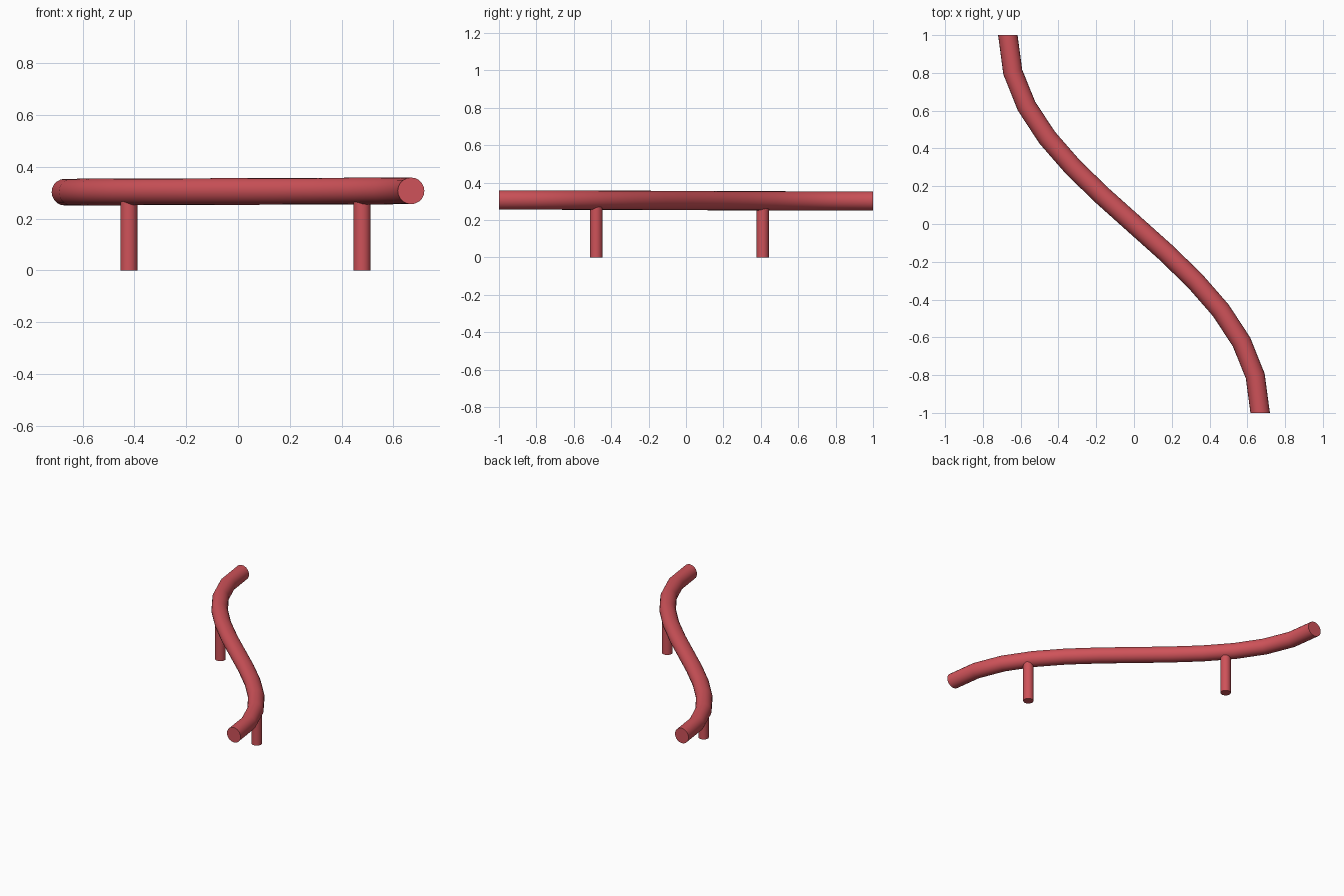
import bpy
import math

if "Cube" in bpy.data.objects:
    bpy.data.objects.remove(bpy.data.objects["Cube"])

mat = bpy.data.materials.new("red_paint")
mat.diffuse_color = (0.62, 0.085, 0.10, 1)
mat.use_nodes = True
mat.node_tree.nodes["Principled BSDF"].inputs["Base Color"].default_value = mat.diffuse_color


def finish(obj, name):
    obj.name = name
    obj.data.name = name
    obj.data.materials.clear()
    obj.data.materials.append(mat)
    bpy.ops.object.select_all(action='DESELECT')
    obj.select_set(True)
    bpy.context.view_layer.objects.active = obj
    bpy.ops.object.shade_smooth_by_angle(angle=math.radians(40))


# S-shaped rail: one bezier span swept with a round section
curve = bpy.data.curves.new("rail", 'CURVE')
curve.dimensions = '3D'
curve.resolution_u = 12
curve.bevel_depth = 0.0515
curve.bevel_resolution = 8
curve.use_fill_caps = True
spline = curve.splines.new('BEZIER')
spline.bezier_points.add(1)
for point, s, z in zip(spline.bezier_points, (-1, 1), (0.302, 0.307)):
    point.handle_left_type = point.handle_right_type = 'FREE'
    point.co = (s * 0.668, -s, z)
    inner = (s * 0.668, -s * 0.18, z)
    outer = (s * 0.668, -s * 1.82, z)
    point.handle_left = outer if s < 0 else inner
    point.handle_right = inner if s < 0 else outer
rail = bpy.data.objects.new("rail", curve)
bpy.context.collection.objects.link(rail)
bpy.context.view_layer.objects.active = rail
rail.select_set(True)
bpy.ops.object.convert(target='MESH')
finish(bpy.context.object, "rail")

# Two round posts reaching up into the rail
for name, x, y in (("back_post", -0.421, 0.41), ("front_post", 0.479, -0.48)):
    height = 0.29
    bpy.ops.mesh.primitive_cylinder_add(vertices=32, radius=0.033, depth=height,
                                        location=(x, y, height / 2))
    finish(bpy.context.object, name)
